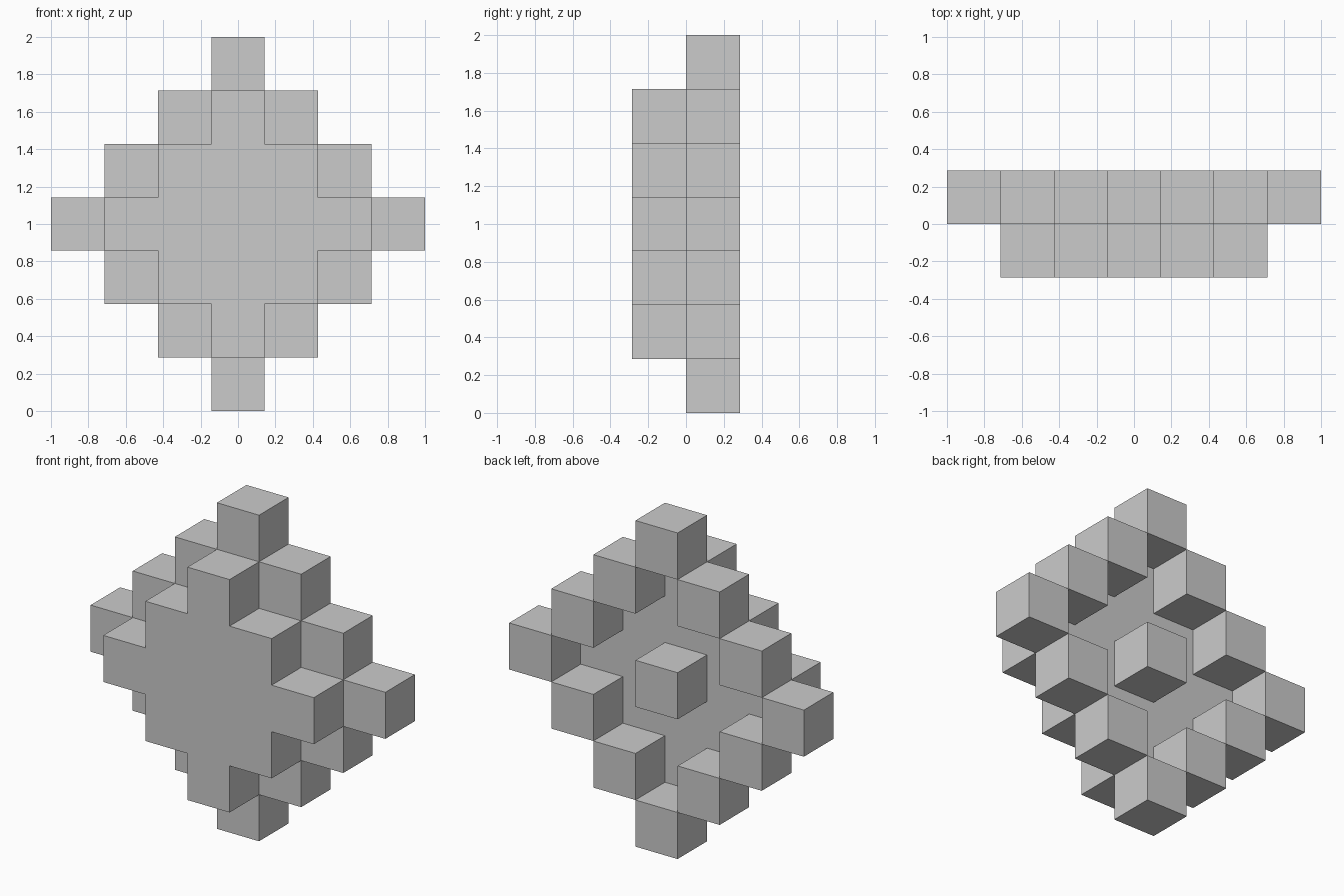
import bpy, bmesh
from mathutils import Vector

if "Cube" in bpy.data.objects:
    bpy.data.objects.remove(bpy.data.objects["Cube"])

S = 2 / 7  # edge of one cube
R = range(-3, 4)

# cells are (column, layer, row); layer -1 is the front, 0 the back
plate = {(i, -1, k) for i in R for k in R if abs(i) + abs(k) <= 2}
ring = {(i, 0, k) for i in R for k in R if abs(i) + abs(k) == 3}
stud = {(0, 0, 0)}
solid = plate | ring | stud


def build(name, cells):
    """Mesh the cells, leaving out faces hidden between neighbours."""
    bm = bmesh.new()
    for c in sorted(cells):
        centre = Vector((c[0] * S, (c[1] + 0.5) * S, 1 + c[2] * S))
        corners = {}
        for axis in range(3):
            u, v = (axis + 1) % 3, (axis + 2) % 3
            for sign in (-1, 1):
                near = list(c)
                near[axis] += sign
                if tuple(near) in solid:
                    continue
                loop = []
                for a, b in ((-1, -1), (1, -1), (1, 1), (-1, 1))[::sign]:
                    d = [0, 0, 0]
                    d[axis], d[u], d[v] = sign, a, b
                    d = tuple(d)
                    if d not in corners:
                        corners[d] = bm.verts.new(centre + Vector(d) * S / 2)
                    loop.append(corners[d])
                bm.faces.new(loop)
    # join neighbouring cubes of the solid plate
    if cells is plate:
        bmesh.ops.remove_doubles(bm, verts=bm.verts[:], dist=1e-4)
        bmesh.ops.dissolve_limit(bm, angle_limit=0.01, verts=bm.verts[:],
                                 edges=bm.edges[:])
    mesh = bpy.data.meshes.new(name)
    bm.to_mesh(mesh)
    bm.free()
    bpy.context.collection.objects.link(bpy.data.objects.new(name, mesh))


# stepped diamond slab at the front
build("front_plate", plate)
# diamond ring of cubes behind it
build("rear_cube_ring", ring)
# single cube in the middle of the back
build("rear_centre_cube", stud)
